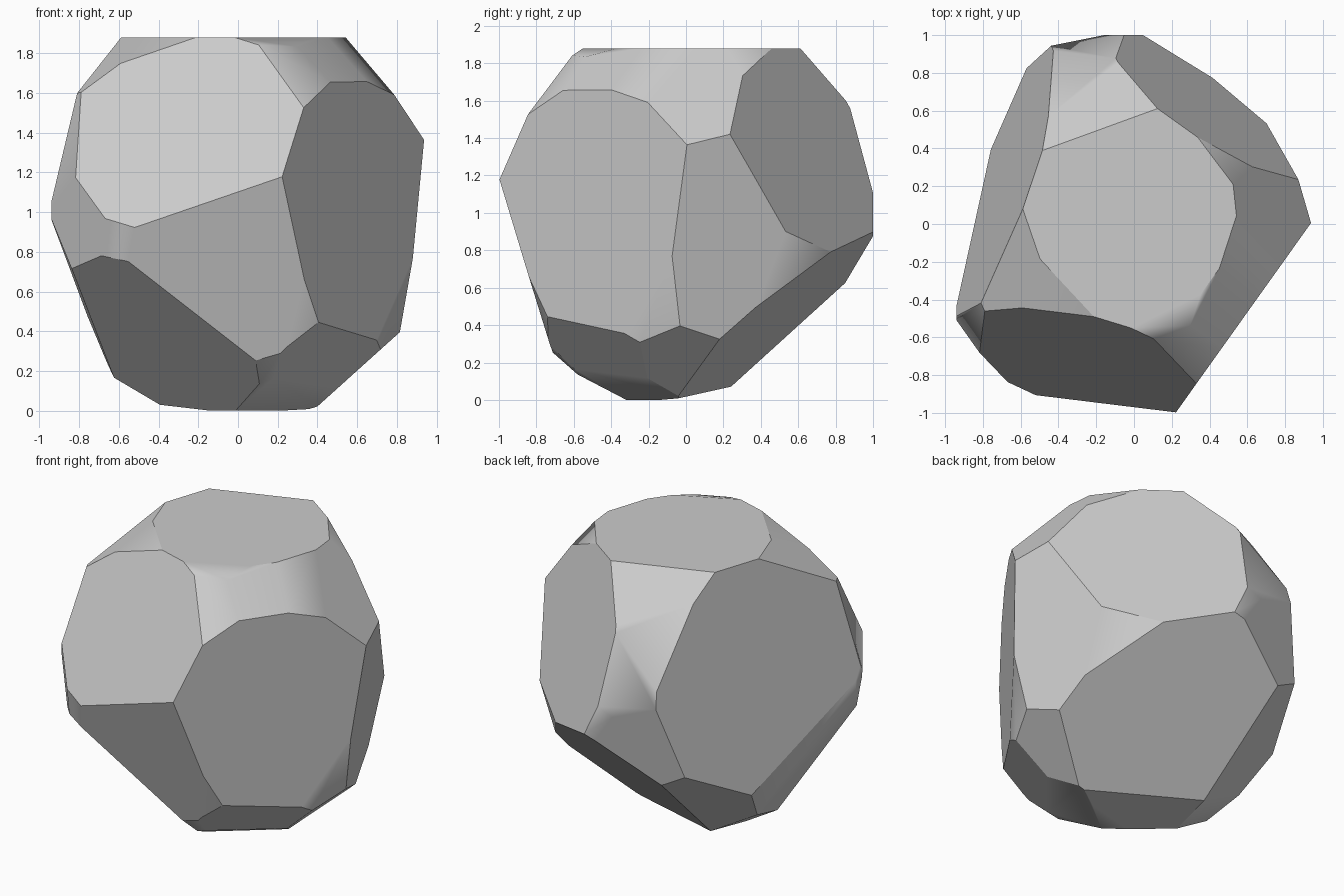
import bpy
import bmesh
from math import cos, sin, radians
from mathutils import Vector, Matrix

default_cube = bpy.data.objects.get("Cube")
if default_cube:
    bpy.data.objects.remove(default_cube, do_unlink=True)

# Centre of the stone and the size of the block it is cut from
CENTRE = Vector((0, 0, 0.94))
BLOCK_SIZE = (1.88, 2, 1.88)

# Each cut: facet name, compass angle, upward tilt, distance from the centre
MAIN_CUTS = [
    ("front right wall", -35.5, 0, .76),
    ("right wall", 18, -7.5, .83),
    ("back right wall", 54.5, 15.5, .80),
    ("back undercut", 73, -45.5, .71),
    ("front upper slope", -107, 27, .90),
    ("front lower wall", -91, -17, .88),
    ("front left undercut", -127, -45, .85),
    ("left wall", 161.5, 10.5, .745),
]
SIDE_CUTS = [
    ("front right lower bevel", -20, -11.5, .87),
    ("back right lower bevel", 45, -16, .85),
    ("front left upper bevel", -156, 15, 1.05),
    ("front left corner", -141, -5, 1.04),
    ("front left lower bevel", -118, -10.5, 1.03),
    ("left undercut", -179, -22, .87),
    ("back left undercut", 129, -43, .89),
    ("back lower wall", 105, -10, .97),
    ("back upper wall", 96, 14.5, 1.01),
]
CROWN_CUTS = [
    ("back left shoulder", 117, 33, 1.03),
    ("back shoulder", 110, 47, 1.05),
    ("back right shoulder", 37, 43, 1.04),
    ("right shoulder", 6, 37, 1.0),
    ("right upper shoulder", -18, 47, 1.03),
    ("front right shoulder", -36, 49, 1.04),
    ("front shoulder", -68, 44, 1.06),
    ("front brow", -64, 70, 1.05),
    ("front left shoulder", -137, 62, 1.06),
    ("left shoulder", -161, 53, 1.07),
]
BASE_CUTS = [
    ("front right foot", -45, -43, .93),
    ("front right heel", -75, -20, .94),
    ("front foot", -78, -47, .99),
    ("front sole", -51, -64, .95),
    ("right foot", 0, -48, .95),
    ("main sole", 104, -82, .905),
    ("left foot", 160, -58, .955),
]


def slice_off(bm, compass, tilt, distance):
    """Cut away everything beyond one facet plane and cap the opening."""
    a, t = radians(compass), radians(tilt)
    normal = Vector((cos(a) * cos(t), sin(a) * cos(t), sin(t)))
    bmesh.ops.bisect_plane(
        bm, geom=bm.verts[:] + bm.edges[:] + bm.faces[:], dist=0.0001,
        plane_co=CENTRE + normal * distance, plane_no=normal, clear_outer=True)
    rim = [edge for edge in bm.edges if edge.is_boundary]
    if rim:
        bmesh.ops.holes_fill(bm, edges=rim, sides=0)


# Block carved into a faceted boulder
bm = bmesh.new()
bmesh.ops.create_cube(
    bm, size=1, matrix=Matrix.Translation(CENTRE) @ Matrix.Diagonal((*BLOCK_SIZE, 1)))
for group in (MAIN_CUTS, SIDE_CUTS, CROWN_CUTS, BASE_CUTS):
    for name, compass, tilt, distance in group:
        slice_off(bm, compass, tilt, distance)
bmesh.ops.remove_doubles(bm, verts=bm.verts, dist=0.002)
bmesh.ops.recalc_face_normals(bm, faces=bm.faces)
mesh = bpy.data.meshes.new("boulder")
bm.to_mesh(mesh)
bm.free()
boulder = bpy.data.objects.new("boulder", mesh)
bpy.context.collection.objects.link(boulder)

# Plain grey stone
stone = bpy.data.materials.new("stone grey")
stone.use_nodes = True
colour = (0.6, 0.6, 0.6, 1)
stone.diffuse_color = colour
for node in stone.node_tree.nodes:
    if node.type == "BSDF_PRINCIPLED":
        node.inputs["Base Color"].default_value = colour
mesh.materials.append(stone)

# Soft shading on shallow edges, with the broad facets kept flat
for other in bpy.context.selected_objects:
    other.select_set(False)
boulder.select_set(True)
bpy.context.view_layer.objects.active = boulder
bpy.ops.object.shade_smooth_by_angle(angle=radians(28))
weighted = boulder.modifiers.new("flat facets", "WEIGHTED_NORMAL")
weighted.weight = 100
weighted.keep_sharp = True
